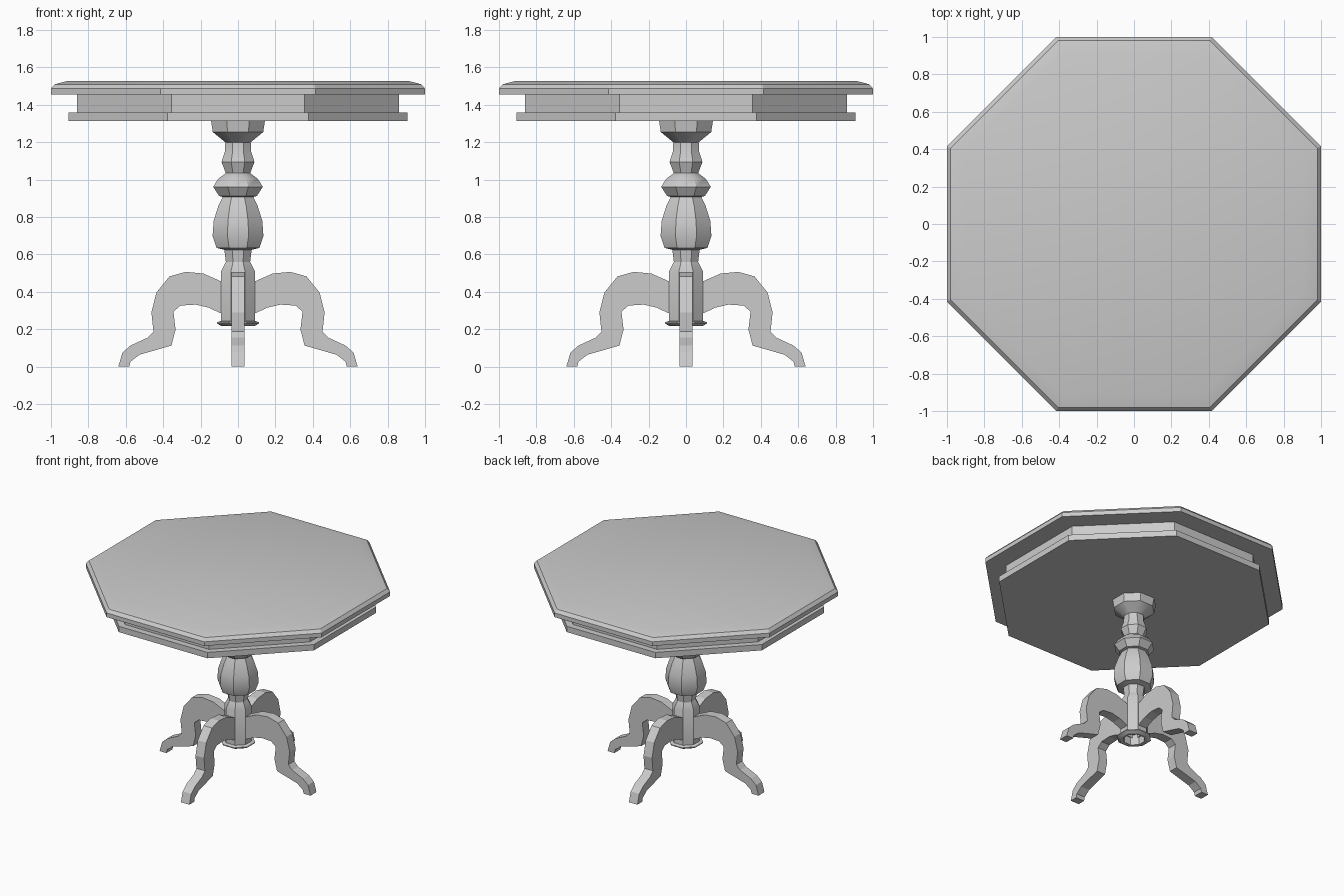
import bpy, bmesh, math

if "Cube" in bpy.data.objects:
    bpy.data.objects.remove(bpy.data.objects["Cube"])


def finish(bm, name, smooth):
    bmesh.ops.recalc_face_normals(bm, faces=bm.faces)
    mesh = bpy.data.meshes.new(name)
    bm.to_mesh(mesh)
    bm.free()
    obj = bpy.data.objects.new(name, mesh)
    bpy.context.collection.objects.link(obj)
    if smooth:
        bpy.ops.object.select_all(action='DESELECT')
        obj.select_set(True)
        bpy.context.view_layer.objects.active = obj
        bpy.ops.object.shade_smooth_by_angle(angle=math.radians(smooth))
    return obj


def octagon_stack(name, profile, smooth=0):
    """Eight-sided solid from (half width across flats, z) pairs, bottom to top."""
    bm = bmesh.new()
    rings = []
    for half, z in profile:
        r = half / math.cos(math.pi / 8)
        rings.append([bm.verts.new((r * math.cos((i + 0.5) * math.pi / 4),
                                    r * math.sin((i + 0.5) * math.pi / 4), z))
                      for i in range(8)])
    for a, b in zip(rings, rings[1:]):
        for i in range(8):
            j = (i + 1) % 8
            bm.faces.new((a[i], a[j], b[j], b[i]))
    bm.faces.new(rings[0])
    bm.faces.new(rings[-1])
    return finish(bm, name, smooth)


# Table top with a softly rounded edge, apron and lower frame
octagon_stack("table_top", [(1.0, 1.455), (1.0, 1.487), (0.98, 1.51), (0.91, 1.528)], 30)
octagon_stack("apron", [(0.86, 1.355), (0.86, 1.46)])
octagon_stack("lower_frame", [(0.907, 1.315), (0.907, 1.36)])

# Turned column, starting inside the hollow foot
octagon_stack("column", [
    (0.07, 0.30), (0.07, 0.22), (0.09, 0.218), (0.113, 0.232), (0.113, 0.238),
    (0.09, 0.245), (0.09, 0.51), (0.065, 0.56), (0.073, 0.625), (0.115, 0.635),
    (0.136, 0.70), (0.13, 0.78), (0.105, 0.86), (0.082, 0.908), (0.10, 0.912),
    (0.133, 0.962), (0.105, 1.005), (0.065, 1.035), (0.088, 1.095), (0.07, 1.15),
    (0.068, 1.20), (0.135, 1.255), (0.145, 1.32)], 30)

# Four curved legs cut from one side profile
LEG = [(0.06, 0.45), (0.09, 0.456), (0.185, 0.498), (0.28, 0.507), (0.366, 0.483),
       (0.436, 0.397), (0.463, 0.29), (0.452, 0.188), (0.484, 0.155), (0.575, 0.113),
       (0.618, 0.075), (0.64, 0.0), (0.582, 0.0), (0.575, 0.027), (0.527, 0.064),
       (0.356, 0.113), (0.334, 0.198), (0.345, 0.295), (0.307, 0.327),
       (0.227, 0.332), (0.158, 0.316), (0.088, 0.284), (0.06, 0.275)]
for k, side in enumerate(("right", "back", "left", "front")):
    bm = bmesh.new()
    face = bm.faces.new([bm.verts.new((x, -0.036, z)) for x, z in LEG])
    ext = bmesh.ops.extrude_face_region(bm, geom=[face])
    new = [v for v in ext["geom"] if isinstance(v, bmesh.types.BMVert)]
    bmesh.ops.translate(bm, verts=new, vec=(0, 0.072, 0))
    leg = finish(bm, side + "_leg", 0)
    leg.rotation_euler.z = k * math.pi / 2
